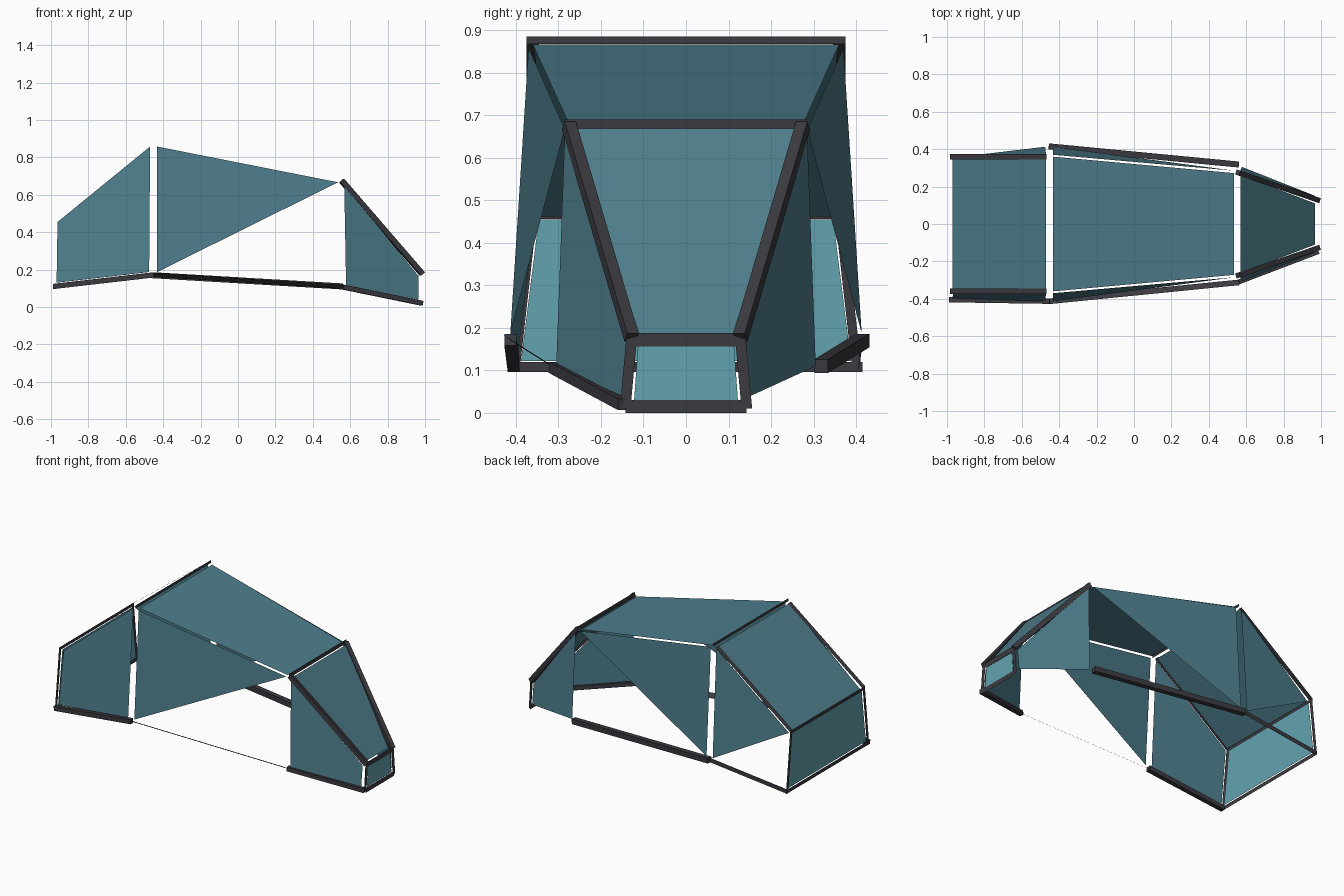
import bpy
from mathutils import Vector as V

if "Cube" in bpy.data.objects:
    bpy.data.objects.remove(bpy.data.objects["Cube"])


def srgb(r, g, b):
    return tuple(((c / 255 + 0.055) / 1.055) ** 2.4 for c in (r, g, b)) + (1,)


def material(name, *rgb):
    m = bpy.data.materials.new(name)
    m.diffuse_color = srgb(*rgb)
    m.use_nodes = True
    m.node_tree.nodes["Principled BSDF"].inputs["Base Color"].default_value = m.diffuse_color
    return m


GLASS = material("teal_glass", 78, 126, 140)
END_GLASS = material("pale_teal_glass", 98, 162, 175)
FRAME = material("charcoal_frame", 58, 58, 64)


def build(name, verts, faces, mat):
    me = bpy.data.meshes.new(name)
    me.from_pydata([tuple(v) for v in verts], [], faces)
    me.materials.append(mat)
    ob = bpy.data.objects.new(name, me)
    bpy.context.collection.objects.link(ob)
    return ob


def panel(name, pts, mat=GLASS):
    return build(name, pts, [tuple(range(len(pts)))], mat)


def strip(name, a, b, across):
    """Flat ribbon centred on the line a-b."""
    a, b, w = V(a), V(b), V(across) / 2
    return panel(name, [a - w, b - w, b + w, a + w], FRAME)


def bar(name, a, b, t=0.028):
    """Square bar along the line a-b."""
    a, b = V(a), V(b)
    d = (b - a).normalized()
    s = d.cross(V((0, 0, 1))).normalized() * t / 2
    u = s.cross(d).normalized() * t / 2
    ring = [-s - u, s - u, s + u, -s + u]
    faces = [(3, 2, 1, 0), (4, 5, 6, 7)]
    faces += [(i, (i + 1) % 4, (i + 1) % 4 + 4, i + 4) for i in range(4)]
    return build(name, [p + o for p in (a, b) for o in ring], faces, FRAME)


def cross_panel(name, x0, y0, z0, x1, y1, z1, mat=GLASS):
    """Panel symmetric about y = 0 between two stations."""
    panel(name, [(x0, -y0, z0), (x1, -y1, z1), (x1, y1, z1), (x0, y0, z0)], mat)


# Roof, slopes and end glass
cross_panel("rear_slope_glass", -0.97, 0.347, 0.462, -0.47, 0.355, 0.865)
cross_panel("roof_glass", -0.432, 0.36, 0.866, 0.535, 0.272, 0.672)
cross_panel("nose_slope_glass", 0.57, 0.262, 0.668, 0.968, 0.11, 0.185)
cross_panel("rear_end_glass", -0.98, 0.388, 0.122, -0.98, 0.346, 0.455, END_GLASS)
cross_panel("nose_end_glass", 0.982, 0.122, 0.03, 0.982, 0.113, 0.157, END_GLASS)

# Side glass and sloping rails, one set per side
for s, side in ((-1, "right"), (1, "left")):
    rear = [(-0.965, s * 0.355, 0.455), (-0.47, s * 0.37, 0.858),
            (-0.475, s * 0.413, 0.187), (-0.97, s * 0.396, 0.13)]
    panel(side + "_rear_glass", rear if s < 0 else rear[:3])
    panel(side + "_middle_glass", [(-0.432, s * 0.37, 0.858),
          (-0.432, s * 0.413, 0.187), (0.535, s * 0.285, 0.667)])
    panel(side + "_nose_glass", [(0.568, s * 0.285, 0.655), (0.964, s * 0.138, 0.167),
          (0.964, s * 0.152, 0.04), (0.578, s * 0.305, 0.11)])
    bar(side + "_nose_slope_rail", (0.555, s * 0.275, 0.675), (0.985, s * 0.128, 0.177))
    strip(side + "_rear_slope_rail", (-0.985, s * 0.36, 0.474),
          (-0.468, s * 0.36, 0.868), (0, 0.03, 0))
    # Upright posts of both end frames
    strip(side + "_nose_post", (0.985, s * 0.143, 0.01), (0.985, s * 0.127, 0.185), (0, 0.025, 0))
    strip(side + "_rear_post", (-0.985, s * 0.402, 0.1), (-0.985, s * 0.36, 0.474), (0, 0.022, 0))

# Crosswise rails
for name, x, z, half, h in (("roof_rear_crossbar", -0.45, 0.876, 0.375, 0.018),
                            ("roof_front_crossbar", 0.555, 0.677, 0.285, 0.026),
                            ("nose_top_crossbar", 0.985, 0.172, 0.14, 0.032),
                            ("nose_bottom_crossbar", 0.985, 0.015, 0.142, 0.03),
                            ("rear_top_crossbar", -0.985, 0.466, 0.373, 0.02),
                            ("rear_bottom_crossbar", -0.985, 0.108, 0.415, 0.024)):
    strip(name, (x, -half, z), (x, half, z), (0, 0, h))

# Sill rails
bar("right_rear_sill", (-0.988, -0.405, 0.11), (-0.45, -0.413, 0.172))
strip("left_rear_sill", (-0.988, 0.405, 0.11), (-0.45, 0.415, 0.172), (0, 0, 0.028))
strip("right_middle_sill", (-0.45, -0.413, 0.172), (0.565, -0.312, 0.108), (0, 0.03, -0.022))
bar("left_middle_sill", (-0.455, 0.415, 0.17), (0.56, 0.318, 0.11), 0.032)
bar("right_nose_sill", (0.56, -0.31, 0.107), (0.985, -0.148, 0.02), 0.026)
